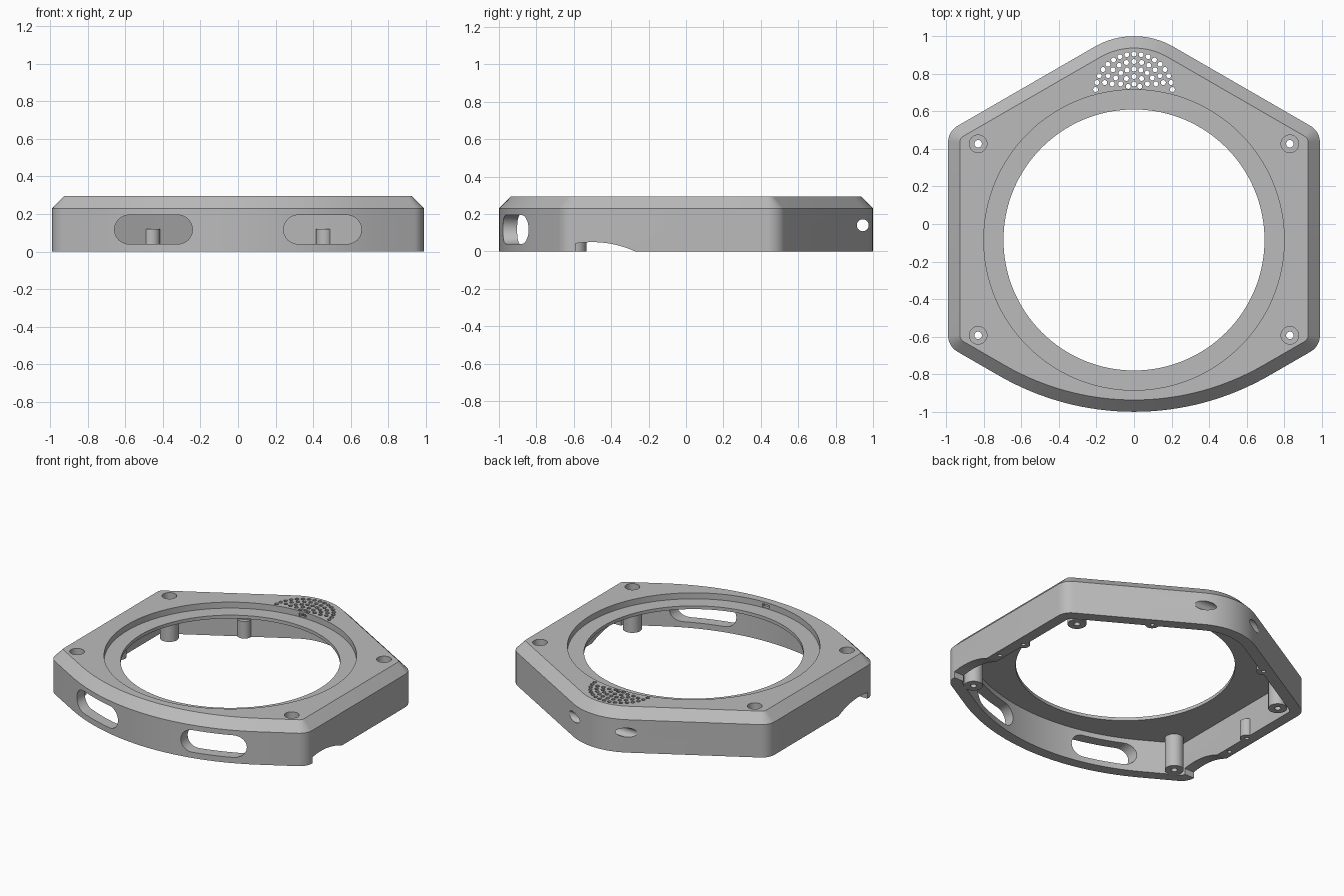
import bpy, bmesh, math
from math import cos, sin, radians, pi

if "Cube" in bpy.data.objects:
    bpy.data.objects.remove(bpy.data.objects["Cube"])

HEIGHT, SHOULDER, WALL = 0.295, 0.23, 0.075
RING_Y = -0.085                      # centre of the big round opening

grey = bpy.data.materials.new("mid_grey")
grey.diffuse_color = (0.5, 0.5, 0.5, 1)
grey.use_nodes = True
grey.node_tree.nodes["Principled BSDF"].inputs["Base Color"].default_value = grey.diffuse_color


def outline(d=0.0):
    """Rounded hexagon with bowed front, inset by d: (centre, radius, start angle)."""
    arcs = [(0, 0.58, 0.42, 60, 16), (-0.89, 0.4357, 0.1, 120, 10),
            (-0.89, -0.5935, 0.1, 180, 10), (0, 0.44, 1.44, 240, 32),
            (0.89, -0.5935, 0.1, 300, 10), (0.89, 0.4357, 0.1, 0, 10)]
    return [(cx + (r - d) * cos(radians(a + 60 * i / n)),
             cy + (r - d) * sin(radians(a + 60 * i / n)))
            for cx, cy, r, a, n in arcs for i in range(n + 1)]


def circle(x, y, r, n=32):
    return [(x + r * cos(2 * pi * i / n), y + r * sin(2 * pi * i / n)) for i in range(n)]


def add_loft(bm, rings):
    rows = [[bm.verts.new(p) for p in ring] for ring in rings]
    for a, b in zip(rows, rows[1:]):
        for i in range(len(a)):
            j = (i + 1) % len(a)
            bm.faces.new((a[i], a[j], b[j], b[i]))
    bm.faces.new(rows[0][::-1])
    bm.faces.new(rows[-1])


def solid(name, lofts):
    bm = bmesh.new()
    for rings in lofts:
        add_loft(bm, rings)
    bmesh.ops.recalc_face_normals(bm, faces=bm.faces)
    mesh = bpy.data.meshes.new(name)
    bm.to_mesh(mesh)
    bm.free()
    mesh.materials.append(grey)
    ob = bpy.data.objects.new(name, mesh)
    bpy.context.collection.objects.link(ob)
    return ob


def along_z(pts, z0, z1):
    return [[(x, y, z) for x, y in pts] for z in (z0, z1)]


def along_x(pts, x0, x1):
    return [[(x, y, z) for y, z in pts] for x in (x0, x1)]


def along_y(pts, y0, y1):
    return [[(x, y, z) for x, z in pts] for y in (y0, y1)]


def combine(op, name, lofts):
    tool = solid(name, lofts)
    tool.hide_render = True
    mod = frame.modifiers.new(name, 'BOOLEAN')
    mod.operation, mod.solver, mod.object = op, 'EXACT', tool
    bpy.context.view_layer.objects.active = frame
    bpy.ops.object.modifier_apply(modifier=mod.name)
    bpy.data.objects.remove(tool)


# Outer shell with chamfered top edge, hollow underneath
frame = solid("bezel_frame", [[[(x, y, z) for x, y in outline(d)]
                               for z, d in ((0, 0), (SHOULDER, 0), (HEIGHT, 0.063))]])
combine('DIFFERENCE', "cavity", [along_z(outline(WALL), -0.1, SHOULDER)])

# Small screw bosses along the inside of the walls
bosses = [(s * x, y) for s in (-1, 1) for x, y in ((0.46, 0.728), (0.925, 0.01))]
combine('UNION', "wall_bosses", [along_z(circle(x, y, 0.045), 0, 0.12) for x, y in bosses])
pilots = bosses + [(s * 0.95, -0.19) for s in (-1, 1)]
combine('DIFFERENCE', "wall_pilots", [along_z(circle(x, y, 0.014, 12), -0.05, 0.08) for x, y in pilots])

# Shallow arch under both side walls
arch = [(-0.59 + 0.32 * i / 16, 0.05 - 0.55 + math.sqrt(0.55 ** 2 - (-0.09 + 0.32 * i / 16) ** 2))
        for i in range(17)] + [(-0.27, -0.05), (-0.59, -0.05)]
combine('DIFFERENCE', "side_arch", [along_x(arch, -1.2, 1.2)])

# Corner posts with counterbored screw holes
posts = [(sx * 0.83, y) for sx in (-1, 1) for y in (0.427, -0.593)]
combine('UNION', "corner_posts", [along_z(circle(x, y, 0.06), 0, 0.25) for x, y in posts])
combine('DIFFERENCE', "counterbores", [along_z(circle(x, y, 0.047), 0.17, 0.4) for x, y in posts])
combine('DIFFERENCE', "screw_holes", [along_z(circle(x, y, 0.02, 20), -0.1, 0.4) for x, y in posts])

# Round opening with stepped ledge and two little catch notches
combine('DIFFERENCE', "ledge", [along_z(circle(0, RING_Y, 0.8, 128), 0.253, 0.4)])
combine('DIFFERENCE', "opening", [along_z(circle(0, RING_Y, 0.695, 128), 0.1, 0.4)])
combine('DIFFERENCE', "catch_notches",
        [along_z([(-0.027, y - 0.02), (0.027, y - 0.02), (0.027, y + 0.02), (-0.027, y + 0.02)],
                 0.258, 0.28) for y in (RING_Y + 0.8, RING_Y - 0.8)])

# Two stadium slots in the bowed front
slots = []
for cx in (-0.45, 0.45):
    r, h = 0.0775, 0.13
    pts = [(cx + (h if i <= 12 else -h) + r * sin(pi * (i if i <= 12 else i - 1) / 12),
            0.1175 - r * cos(pi * (i if i <= 12 else i - 1) / 12)) for i in range(26)]
    slots.append(along_y(pts, -1.2, -0.7))
combine('DIFFERENCE', "front_slots", slots)

# Cross hole through the rear point
combine('DIFFERENCE', "cross_hole", [along_x(circle(0.945, 0.14, 0.032), -0.6, 0.6)])

# Fan of speaker holes in concentric arcs
holes = []
for r in (0.045, 0.085, 0.125, 0.165, 0.205):
    n = max(1, round(r * pi / 2 / 0.041))
    for i in range(-n, n + 1):
        a = pi / 2 * i / n * 0.95
        x, y = r * sin(a), 0.70 + r * cos(a)
        if math.hypot(x, y - RING_Y) > 0.816:
            holes.append(along_z(circle(x, y, 0.0135, 10), 0.2, 0.4))
combine('DIFFERENCE', "speaker_holes", holes)

# Smooth curves, crisp edges
bpy.ops.object.select_all(action='DESELECT')
frame.select_set(True)
bpy.context.view_layer.objects.active = frame
bpy.ops.object.shade_smooth_by_angle(angle=radians(25))
